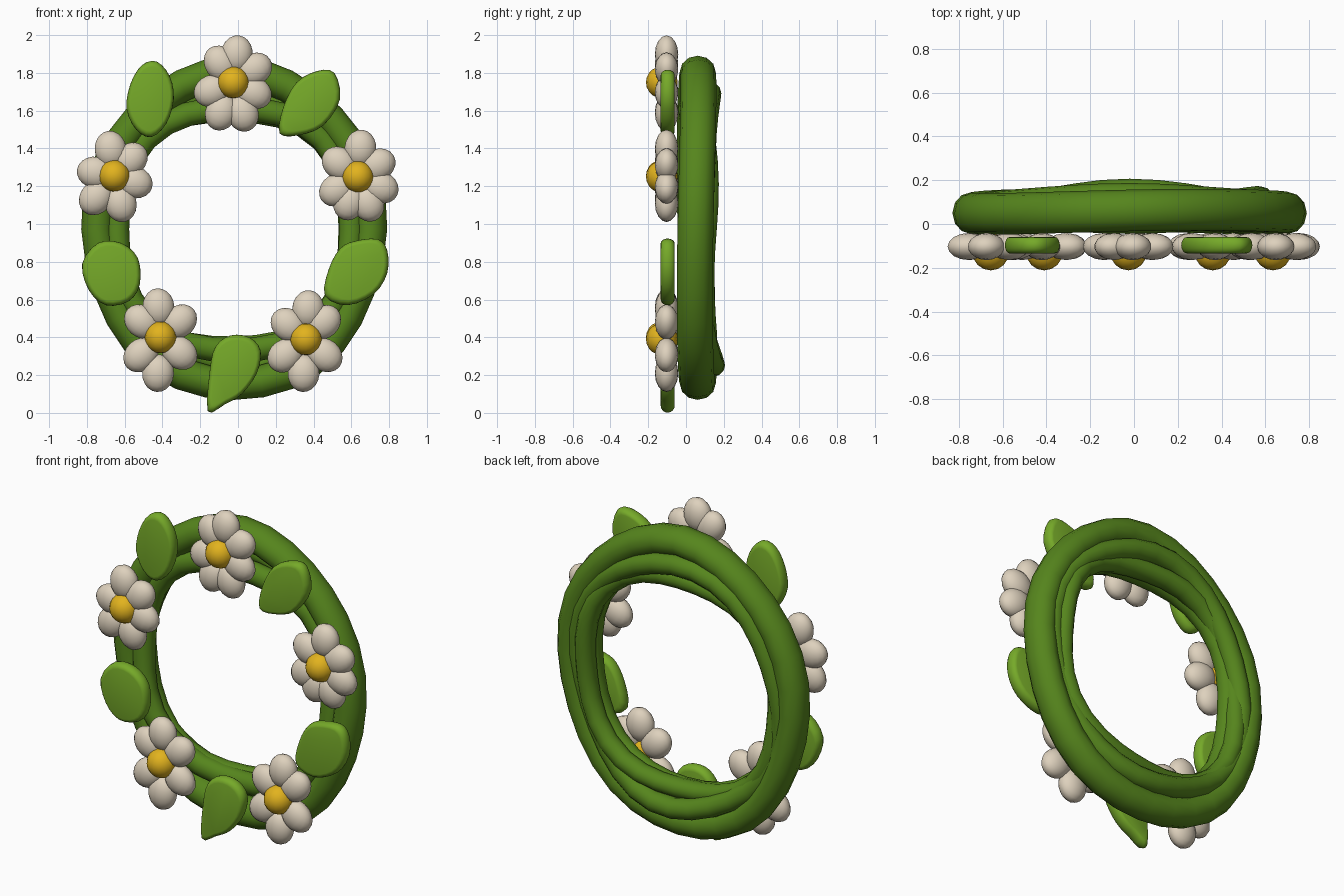
import bpy, bmesh
from math import sin, cos, pi, radians
from mathutils import Matrix, Vector

cube = bpy.data.objects.get("Cube")
if cube:
    bpy.data.objects.remove(cube, do_unlink=True)


def material(name, rgb):
    mat = bpy.data.materials.new(name)
    mat.use_nodes = True
    color = (*rgb, 1)
    mat.diffuse_color = color
    mat.node_tree.nodes["Principled BSDF"].inputs["Base Color"].default_value = color
    return mat


vine_green = material("vine green", (0.092, 0.235, 0.012))
leaf_green = material("leaf green", (0.18, 0.4, 0.022))
petal_cream = material("petal cream", (0.73, 0.64, 0.51))
center_gold = material("center gold", (0.76, 0.45, 0.013))


def finish(bm, name, mat):
    """Turn a bmesh into a smooth shaded, single colour object."""
    bmesh.ops.recalc_face_normals(bm, faces=bm.faces)
    mesh = bpy.data.meshes.new(name)
    bm.to_mesh(mesh)
    bm.free()
    mesh.materials.append(mat)
    obj = bpy.data.objects.new(name, mesh)
    bpy.context.collection.objects.link(obj)
    bpy.ops.object.select_all(action="DESELECT")
    obj.select_set(True)
    bpy.context.view_layer.objects.active = obj
    bpy.ops.object.shade_smooth_by_angle(angle=radians(60))


def bridge(bm, first, second):
    """Join two rings of vertices with quads."""
    for j in range(len(first)):
        k = (j + 1) % len(first)
        bm.faces.new((first[j], first[k], second[k], second[j]))


def vine(name, path, wide, deep, segments=32, sides=12):
    """Sweep an oval around a closed path giving (x radius, z radius, y)."""
    bm = bmesh.new()
    rings = []
    for i in range(segments):
        a = 2 * pi * i / segments
        rx, rz, y = path(a)
        spot = Vector((-0.02 + rx * cos(a), y, 0.972 + rz * sin(a)))
        out = Vector((cos(a), 0, sin(a)))
        ring = []
        for j in range(sides):
            t = 2 * pi * j / sides
            ring.append(bm.verts.new(spot + out * wide * cos(t) + Vector((0, deep * sin(t), 0))))
        rings.append(ring)
    for i, ring in enumerate(rings):
        bridge(bm, ring, rings[(i + 1) % segments])
    finish(bm, name, vine_green)


# Wreath of intertwined vines
def outer_path(a):
    sway = 0.008 * sin(5 * a)
    return 0.725 + sway, 0.826 + sway, 0.062 - 0.012 * cos(a) ** 2 + 0.008 * sin(2 * a)


def middle_path(a):
    sway = 0.015 * sin(4 * a)
    return 0.665 + sway, 0.72 + sway, 0.08 + 0.055 * sin(a) ** 4 + 0.01 * sin(3 * a)


def inner_front_path(a):
    sway = -0.02 * cos(4 * a)
    return 0.64 + sway, 0.66 + sway, 0.03 + 0.015 * sin(3 * a)


def inner_back_path(a):
    sway = -0.022 * cos(4 * a) - 0.012 * cos(a)
    return 0.642 + sway, 0.645 + sway, 0.085 + 0.018 * cos(a) + 0.012 * sin(4 * a)


vine("outer_vine", outer_path, 0.085, 0.095)
vine("middle_vine", middle_path, 0.06, 0.062)
vine("inner_front_vine", inner_front_path, 0.064, 0.06)
vine("inner_back_vine", inner_back_path, 0.056, 0.06)


# Flowers: a gold button ringed by plump petals (angle, reach)
def flower(name, x, z, petals):
    bm = bmesh.new()
    for angle, reach in petals:
        place = (Matrix.Translation((x, -0.103, z))
                 @ Matrix.Rotation(-radians(angle), 4, "Y")
                 @ Matrix.Translation((reach - 0.1, 0, 0))
                 @ Matrix.Diagonal((0.1, 0.062, 0.084, 1)))
        bmesh.ops.create_uvsphere(bm, u_segments=16, v_segments=10, radius=1, matrix=place)
    finish(bm, name + "_petals", petal_cream)
    bm = bmesh.new()
    bmesh.ops.create_uvsphere(bm, u_segments=16, v_segments=10, radius=0.084,
                              matrix=Matrix.Translation((x, -0.128, z)))
    finish(bm, name + "_center", center_gold)


flower("top_flower", -0.025, 1.75,
       [(83, .25), (124, .22), (32, .23), (202, .22), (333, .22), (248, .27), (287, .27)])
flower("upper_left_flower", 0.635, 1.25,
       [(85, .25), (31, .22), (335, .23), (291, .25), (251, .24), (212, .23), (144, .22)])
flower("upper_right_flower", -0.655, 1.255,
       [(98, .24), (45, .22), (342, .21), (283, .25), (230, .25), (170, .2)])
flower("lower_right_flower", -0.41, 0.4,
       [(94, .26), (40, .23), (321, .23), (266, .29), (222, .24), (140, .23)])
flower("lower_left_flower", 0.36, 0.39,
       [(86, .26), (44, .23), (320, .23), (266, .28), (218, .24), (141, .22)])


# Leaves: pillow-edged slabs from a smoothed closed outline
def leaf(name, outline, steps=3, layers=8):
    points = [Vector((x, -0.097, z)) for x, z in outline]
    count = len(points)
    middle = sum(points, Vector()) / count
    rim = []
    for i in range(count):
        p, q, r, s = (points[(i + k) % count] for k in (-1, 0, 1, 2))
        for step in range(steps):
            t = step / steps
            rim.append(q + (r - p) * t / 2 + (p * 2 - q * 5 + r * 4 - s) * t ** 2 / 2
                       + (q * 3 - p - r * 3 + s) * t ** 3 / 2)
    bm = bmesh.new()
    rings = []
    for layer in range(layers + 1):
        a = pi * layer / layers
        scale = 0.84 + 0.16 * sin(a)
        rise = Vector((0, -0.037 * cos(a), 0))
        rings.append([bm.verts.new(middle + (co - middle) * scale + rise) for co in rim])
    for first, second in zip(rings, rings[1:]):
        bridge(bm, first, second)
    for cap in (rings[0], rings[-1]):
        bm.faces.new(cap)
    finish(bm, name, leaf_green)


leaf("upper_right_leaf", [(-.43, 1.86), (-.36, 1.78), (-.34, 1.66), (-.38, 1.53), (-.46, 1.46),
                          (-.54, 1.5), (-.59, 1.61), (-.57, 1.74), (-.51, 1.84)])
leaf("upper_left_leaf", [(.42, 1.81), (.51, 1.8), (.54, 1.66), (.45, 1.52), (.32, 1.47),
                         (.22, 1.48), (.24, 1.62), (.31, 1.75)])
leaf("lower_right_leaf", [(-.74, .9), (-.62, .9), (-.53, .82), (-.52, .68), (-.58, .59),
                          (-.7, .57), (-.79, .65), (-.825, .79)])
leaf("lower_left_leaf", [(.62, .91), (.74, .92), (.79, .86), (.79, .74), (.72, .63),
                         (.58, .57), (.46, .62), (.48, .76), (.54, .87)])
leaf("bottom_leaf", [(-.04, .41), (.06, .4), (.12, .33), (.1, .21), (.02, .1),
                     (-.07, .045), (-.16, .008), (-.15, .22), (-.12, .35)])
